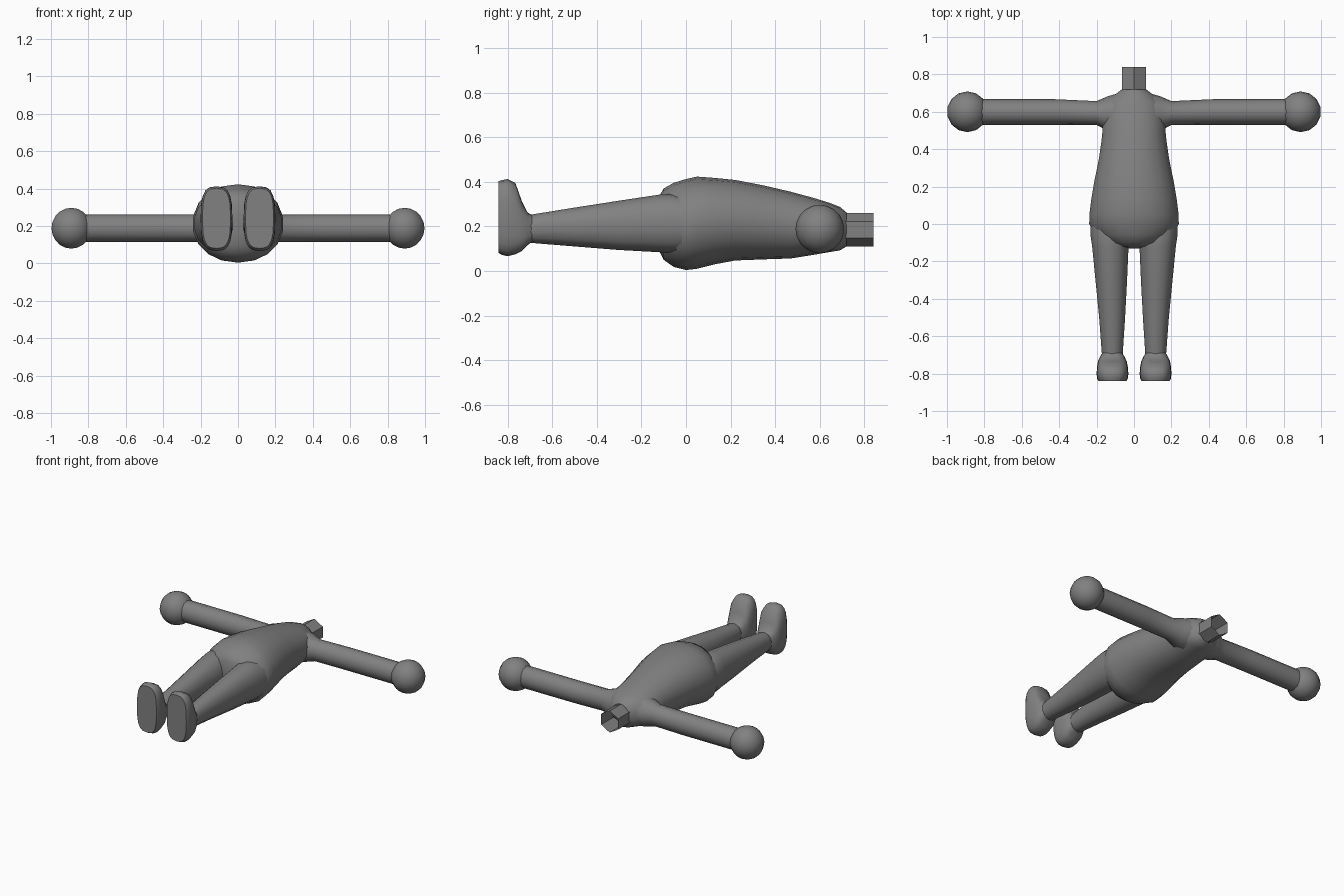
import bpy, bmesh, math
from mathutils import Vector

grey = bpy.data.materials.new("plain grey")
grey.diffuse_color = (0.22, 0.22, 0.22, 1)


def finish(name, bm, mirror=False, angle=60):
    bmesh.ops.recalc_face_normals(bm, faces=bm.faces)
    mesh = bpy.data.meshes.new(name)
    bm.to_mesh(mesh)
    bm.free()
    mesh.materials.append(grey)
    obj = bpy.data.objects.new(name, mesh)
    bpy.context.collection.objects.link(obj)
    bpy.ops.object.select_all(action='DESELECT')
    obj.select_set(True)
    bpy.context.view_layer.objects.active = obj
    bpy.ops.object.shade_smooth_by_angle(angle=math.radians(angle))
    if mirror:
        obj.modifiers.new("mirror", 'MIRROR')
    return obj


def loft(name, rings, axis, sides, power=2.0, caps=(True, True), **kw):
    """Each ring: position on the axis, then min/max of the other two axes."""
    bm = bmesh.new()
    loops = []
    for t, a0, a1, b0, b1 in rings:
        loop = []
        for i in range(sides):
            ang = 2 * math.pi * i / sides
            s, c = math.sin(ang), math.cos(ang)
            a = (a0 + a1) / 2 + (a1 - a0) / 2 * math.copysign(abs(s) ** (2 / power), s)
            b = (b0 + b1) / 2 + (b1 - b0) / 2 * math.copysign(abs(c) ** (2 / power), c)
            loop.append(bm.verts.new((a, t, b) if axis == 'Y' else (t, a, b)))
        loops.append(loop)
    for p, q in zip(loops, loops[1:]):
        for i in range(sides):
            j = (i + 1) % sides
            bm.faces.new((p[i], p[j], q[j], q[i]))
    for loop, cap in ((loops[0], caps[0]), (loops[-1], caps[1])):
        if cap:
            bm.faces.new(loop)
    return finish(name, bm, **kw)


# Torso: y, half width, lowest z, highest z; open where the neck starts
torso = [(-0.13, 0.03, 0.15, 0.27), (-0.12, 0.09, 0.09, 0.335),
         (-0.10, 0.16, 0.05, 0.37), (-0.055, 0.215, 0.018, 0.395),
         (0.0, 0.243, 0.004, 0.412), (0.05, 0.242, 0.01, 0.423),
         (0.13, 0.232, 0.03, 0.417), (0.22, 0.217, 0.047, 0.408),
         (0.35, 0.190, 0.052, 0.383), (0.47, 0.173, 0.056, 0.355),
         (0.57, 0.168, 0.072, 0.328), (0.645, 0.155, 0.085, 0.305),
         (0.69, 0.105, 0.092, 0.287), (0.72, 0.066, 0.11, 0.262)]
loft("torso", [(y, -w, w, lo, hi) for y, w, lo, hi in torso], 'Y', 18, 2.1,
     caps=(True, False))

# Neck: open six-sided tube
loft("neck", [(0.70, -0.075, 0.075, 0.11, 0.26), (0.84, -0.075, 0.075, 0.11, 0.26)],
     'Y', 6, caps=(False, False), angle=30)

# Legs, tapering towards the ankles
loft("leg", [(0.02, 0.03, 0.235, 0.09, 0.33), (-0.06, 0.02, 0.235, 0.08, 0.345),
             (-0.12, 0.027, 0.226, 0.084, 0.342), (-0.30, 0.035, 0.208, 0.094, 0.315),
             (-0.50, 0.046, 0.188, 0.11, 0.284), (-0.71, 0.06, 0.172, 0.127, 0.25)],
     'Y', 14, 2.2, mirror=True)

# Feet, tall rounded blocks with flat soles
loft("foot", [(-0.69, 0.062, 0.17, 0.13, 0.25), (-0.71, 0.05, 0.182, 0.116, 0.262),
              (-0.735, 0.039, 0.193, 0.09, 0.31), (-0.765, 0.033, 0.198, 0.075, 0.395),
              (-0.80, 0.03, 0.20, 0.066, 0.412), (-0.825, 0.033, 0.198, 0.072, 0.407),
              (-0.84, 0.04, 0.19, 0.08, 0.402)],
     'Y', 20, 3.0, mirror=True, angle=50)

# Arms, flaring a little into the shoulders
loft("arm", [(0.08, 0.46, 0.70, 0.09, 0.30), (0.14, 0.50, 0.683, 0.098, 0.282),
             (0.20, 0.529, 0.657, 0.115, 0.262), (0.42, 0.53, 0.667, 0.115, 0.262),
             (0.84, 0.53, 0.668, 0.115, 0.262)], 'X', 12, mirror=True)

# Round hands
bm = bmesh.new()
bmesh.ops.create_uvsphere(bm, u_segments=14, v_segments=10, radius=0.109)
bmesh.ops.translate(bm, verts=bm.verts, vec=Vector((0.891, 0.60, 0.188)))
finish("hand", bm, mirror=True)
